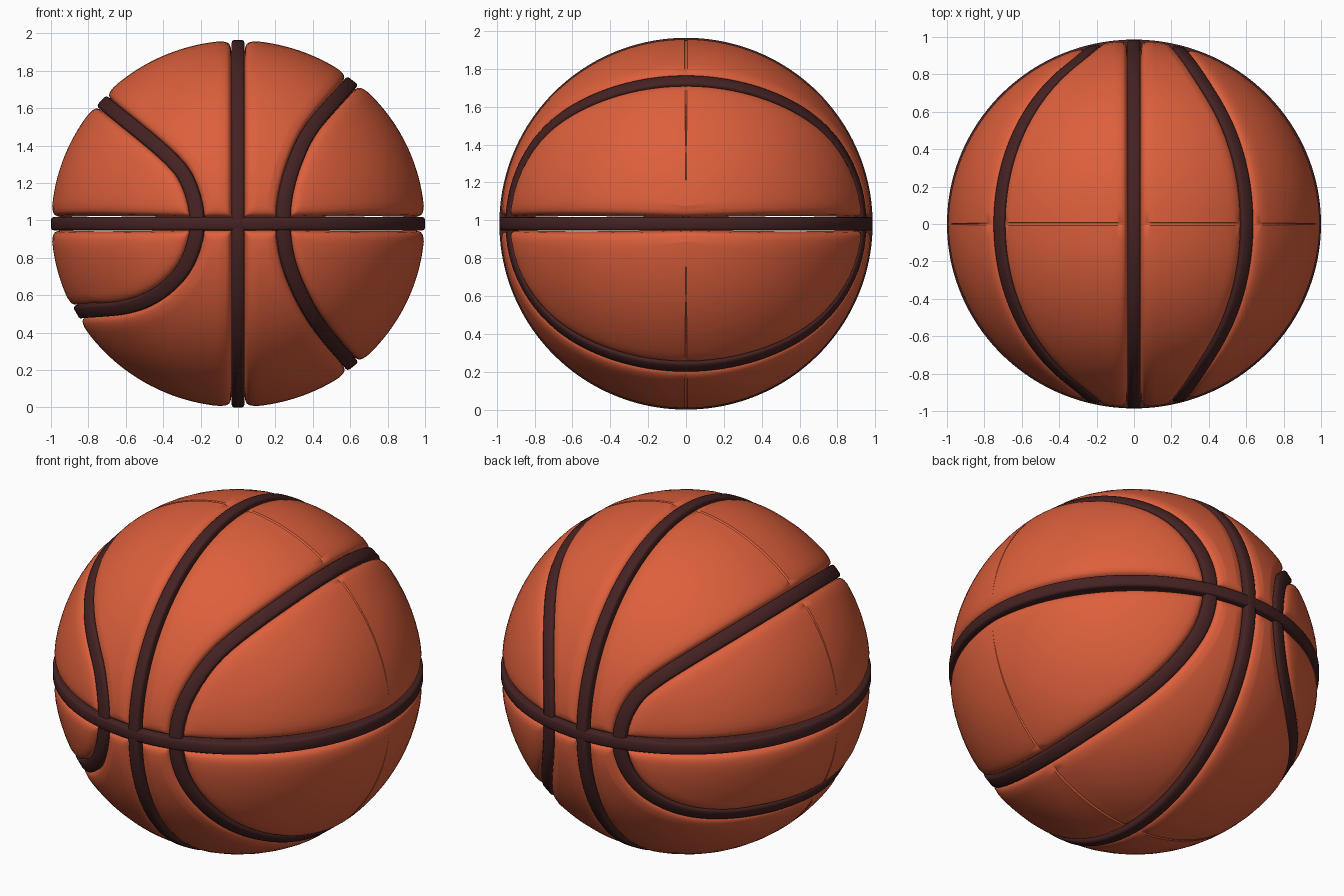
import bpy, bmesh, math
from mathutils import Vector

if "Cube" in bpy.data.objects:
    bpy.data.objects.remove(bpy.data.objects["Cube"])

SCALE = Vector((1.0, 0.986, 0.982))   # slightly flattened ball
CZ = 0.982                            # height of the centre


def material(name, rgb):
    m = bpy.data.materials.new(name)
    m.diffuse_color = (*rgb, 1)
    m.use_nodes = True
    m.node_tree.nodes["Principled BSDF"].inputs["Base Color"].default_value = m.diffuse_color
    return m


ORANGE = material("orange rubber", (0.72, 0.115, 0.045))
BROWN = material("dark brown rubber", (0.06, 0.016, 0.016))


def make_object(name, grid, mat, close_u=False, close_v=False, mirror=False):
    """Skin a grid of unit-ball points into a smooth mesh."""
    bm = bmesh.new()
    rows = [[bm.verts.new((p.x * SCALE.x, p.y * SCALE.y, p.z * SCALE.z + CZ)) for p in r]
            for r in grid]
    nu, nv = len(rows), len(rows[0])
    for i in range(nu if close_u else nu - 1):
        for j in range(nv if close_v else nv - 1):
            a, b = rows[i], rows[(i + 1) % nu]
            k = (j + 1) % nv
            bm.faces.new((a[j], b[j], b[k], a[k]))
    bm.normal_update()
    if close_v:
        bmesh.ops.recalc_face_normals(bm, faces=bm.faces)
    elif sum(f.normal.dot(f.calc_center_median() - Vector((0, 0, CZ))) for f in bm.faces) < 0:
        bmesh.ops.reverse_faces(bm, faces=bm.faces)
    me = bpy.data.meshes.new(name)
    bm.to_mesh(me)
    bm.free()
    me.materials.append(mat)
    me.polygons.foreach_set("use_smooth", [True] * len(me.polygons))
    me.set_sharp_from_angle(angle=math.radians(50))
    ob = bpy.data.objects.new(name, me)
    bpy.context.collection.objects.link(ob)
    if mirror:
        mod = ob.modifiers.new("mirror", 'MIRROR')
        mod.use_axis = (False, True, False)
        mod.merge_threshold = 0.0005


class Path:
    """Polyline on the unit ball, sampled by distance."""
    def __init__(self, pts):
        self.pts, self.acc = pts, [0.0]
        for a, b in zip(pts, pts[1:]):
            self.acc.append(self.acc[-1] + (b - a).length)
        self.length = self.acc[-1]

    def at(self, d):
        d = min(max(d, 0), self.length)
        i = 0
        while i < len(self.acc) - 2 and self.acc[i + 1] < d:
            i += 1
        f = (d - self.acc[i]) / max(self.acc[i + 1] - self.acc[i], 1e-9)
        return self.pts[i].lerp(self.pts[i + 1], f).normalized()

    def tangent(self, d):
        return (self.at(d + 0.02) - self.at(d - 0.02)).normalized()


def front_seam(points):
    """Smooth seam drawn in the front view, from the equator to the rim."""
    p = [Vector((x, (z - CZ) / SCALE.z)) for x, z in points]
    p[-1].normalize()
    p = [Vector((p[1].x, -p[1].y))] + p + [2 * p[-1] - p[-2]]
    n, out = len(p) - 3, []
    for i in range(201):
        u = n * (1 - (1 - i / 200) ** 2)
        k = min(int(u), n - 1)
        t = u - k
        a, b, c, d = p[k:k + 4]
        q = 0.5 * (2 * b + (c - a) * t + (2 * a - 5 * b + 4 * c - d) * t * t
                   + (3 * b - a - 3 * c + d) * t ** 3)
        y2 = 1 - q.length_squared
        out.append(Vector((q.x, -math.sqrt(max(y2, 0)), q.y)).normalized())
    out[-1].y = 0
    return Path(out)


def arc(a, b, n=60):
    return Path([a.slerp(b, i / n) for i in range(n + 1)])


# Seam lines of the front half; key +1 is the upper part, -1 the lower
left = {1: front_seam([(-.225, .982), (-.267, 1.19), (-.385, 1.353), (-.735, 1.645)]),
        -1: front_seam([(-.225, .982), (-.257, .82), (-.337, .685), (-.47, .578),
                        (-.631, .522), (-.865, .503)])}
right = {1: front_seam([(.25, .982), (.262, 1.14), (.315, 1.326), (.41, 1.513), (.617, 1.752)]),
         -1: front_seam([(.25, .982), (.273, .79), (.342, .604), (.45, .417), (.617, .215)])}
middle = {s: arc(Vector((0, -1, 0)), Vector((0, 0, s))) for s in (1, -1)}


def pole(x, s):
    return arc(Vector((x, 0, 0)), Vector((x * math.cos(.105), 0, s * math.sin(.105))), 20)


# (distance from seam, depth) profiles of the panel borders
GROOVE = [(.035, .075), (.041, .034), (.048, .018), (.058, .010), (.072, .005), (.095, .001)]
CREASE = [(0, .012), (.007, 0)]
PLAIN = [(0, 0)]


def stations(length, start, end, n, ks=1, ke=1):
    s = [(d / ks, h) for d, h in start]
    e = [(length - d / ke, h) for d, h in reversed(end)]
    a, b = s[-1][0], e[0][0]
    return s + [(a + (b - a) * i / n, 0) for i in range(1, n)] + e


def panel(name, A, B, edge_a, edge_b):
    """Cushioned panel between two seams, the equator and the rim."""
    grid = []
    rows = zip(stations(A.length, GROOVE, CREASE, 20), stations(B.length, GROOVE, CREASE, 20))
    for (da, ha), (db, _) in rows:
        a, b = A.at(da), B.at(db)
        ang = a.angle(b)
        ka = max((A.tangent(da).cross((b - a * a.dot(b)).normalized())).length, .5)
        kb = max((B.tangent(db).cross((a - b * a.dot(b)).normalized())).length, .5)
        grid.append([a.slerp(b, d / ang) * (0.998 - max(h, ha))
                     for d, h in stations(ang, edge_a, edge_b, 20, ka, kb)])
    for p in grid[-1]:
        p.y = 0
    make_object(name, grid, ORANGE, mirror=True)


for s, row in ((1, "upper"), (-1, "lower")):
    panel(row + "_left_outer_panel", pole(-1, s), left[s], PLAIN, GROOVE)
    panel(row + "_left_inner_panel", left[s], middle[s], GROOVE, GROOVE)
    panel(row + "_right_inner_panel", middle[s], right[s], GROOVE, GROOVE)
    panel(row + "_right_outer_panel", right[s], pole(1, s), GROOVE, PLAIN)


def strip(name, pts, w, radius):
    """Closed rubber strip following a loop around the ball."""
    prof = [(-w, -.09), (-w, -.014), (-w * .9, -.005), (-w * .65, 0),
            (w * .65, 0), (w * .9, -.005), (w, -.014), (w, -.09)]
    grid = []
    for i, p in enumerate(pts):
        t = pts[(i + 1) % len(pts)] - pts[i - 1]
        side = p.cross(t).normalized()
        grid.append([p * (radius + h) + side * o for o, h in prof])
    make_object(name, grid, BROWN, close_u=True, close_v=True)


def loop_points(seam, n=40):
    """Front seam halves joined and mirrored to the back."""
    up = [seam[1].at(seam[1].length * i / n) for i in range(n, -1, -1)]
    down = [seam[-1].at(seam[-1].length * i / n) for i in range(1, n + 1)]
    front = up + down
    return front + [Vector((p.x, -p.y, p.z)) for p in reversed(front[1:-1])]


circle = [(math.cos(2 * math.pi * i / 160), math.sin(2 * math.pi * i / 160)) for i in range(160)]
strip("equator_strip", [Vector((c, s, 0)) for c, s in circle], .036, 1.0)
strip("middle_strip", [Vector((0, c, s)) for c, s in circle], .034, 1.0)
strip("left_curved_strip", loop_points(left), .039, .992)
strip("right_curved_strip", loop_points(right), .038, .992)
